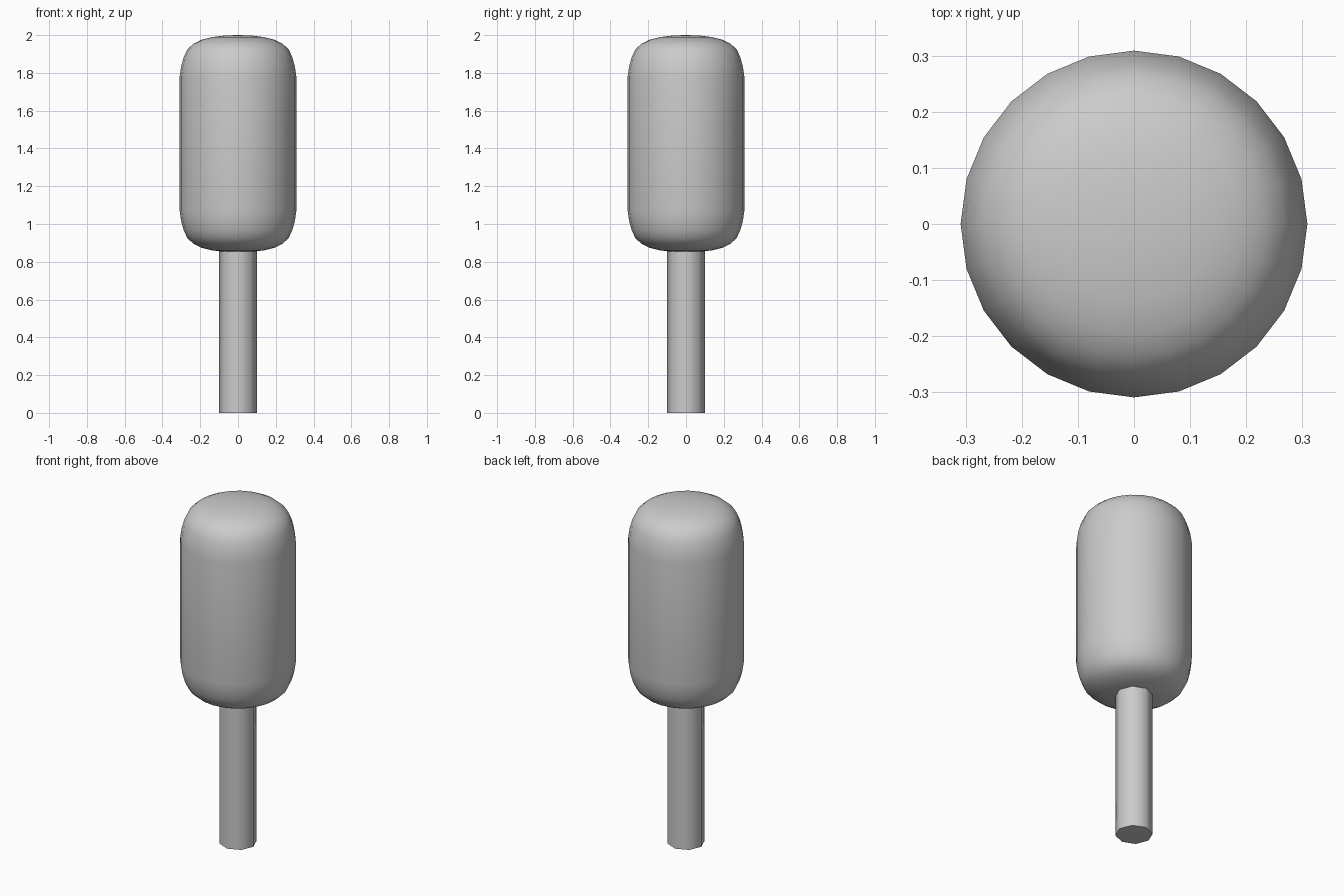
import bpy
import math

if "Cube" in bpy.data.objects:
    bpy.data.objects.remove(bpy.data.objects["Cube"])


def lathe(name, profile, sides):
    """Spin (radius, z) points about z; zero radius closes to a pole."""
    verts, rings, faces = [], [], []
    for r, z in profile:
        n = 1 if r == 0 else sides
        rings.append([len(verts) + i for i in range(n)])
        for i in range(n):
            a = 2 * math.pi * i / sides
            verts.append((r * math.cos(a), r * math.sin(a), z))
    for lo, hi in zip(rings, rings[1:]):
        for i in range(sides):
            j = (i + 1) % sides
            quad = [lo[i % len(lo)], lo[j % len(lo)],
                    hi[j % len(hi)], hi[i % len(hi)]]
            faces.append(list(dict.fromkeys(quad)))
    mesh = bpy.data.meshes.new(name)
    mesh.from_pydata(verts, [], faces)
    mesh.update()
    obj = bpy.data.objects.new(name, mesh)
    bpy.context.collection.objects.link(obj)
    bpy.ops.object.select_all(action='DESELECT')
    obj.select_set(True)
    bpy.context.view_layer.objects.active = obj
    bpy.ops.object.shade_smooth_by_angle(angle=math.radians(50))
    return obj


# Rounded foliage crown, symmetric about its middle height
mid, half = 1.425, 0.575
corner = [(0.309, 0.355), (0.301, 0.41), (0.287, 0.46), (0.268, 0.50),
          (0.235, 0.53), (0.195, 0.55), (0.14, 0.564), (0.07, 0.573), (0, half)]
crown = [(r, mid - h) for r, h in reversed(corner)] + [(r, mid + h) for r, h in corner]
lathe("tree_crown", crown, 24)

# Octagonal trunk, running slightly into the crown
lathe("tree_trunk", [(0, 0), (0.1, 0), (0.1, 0.9), (0, 0.9)], 8)
